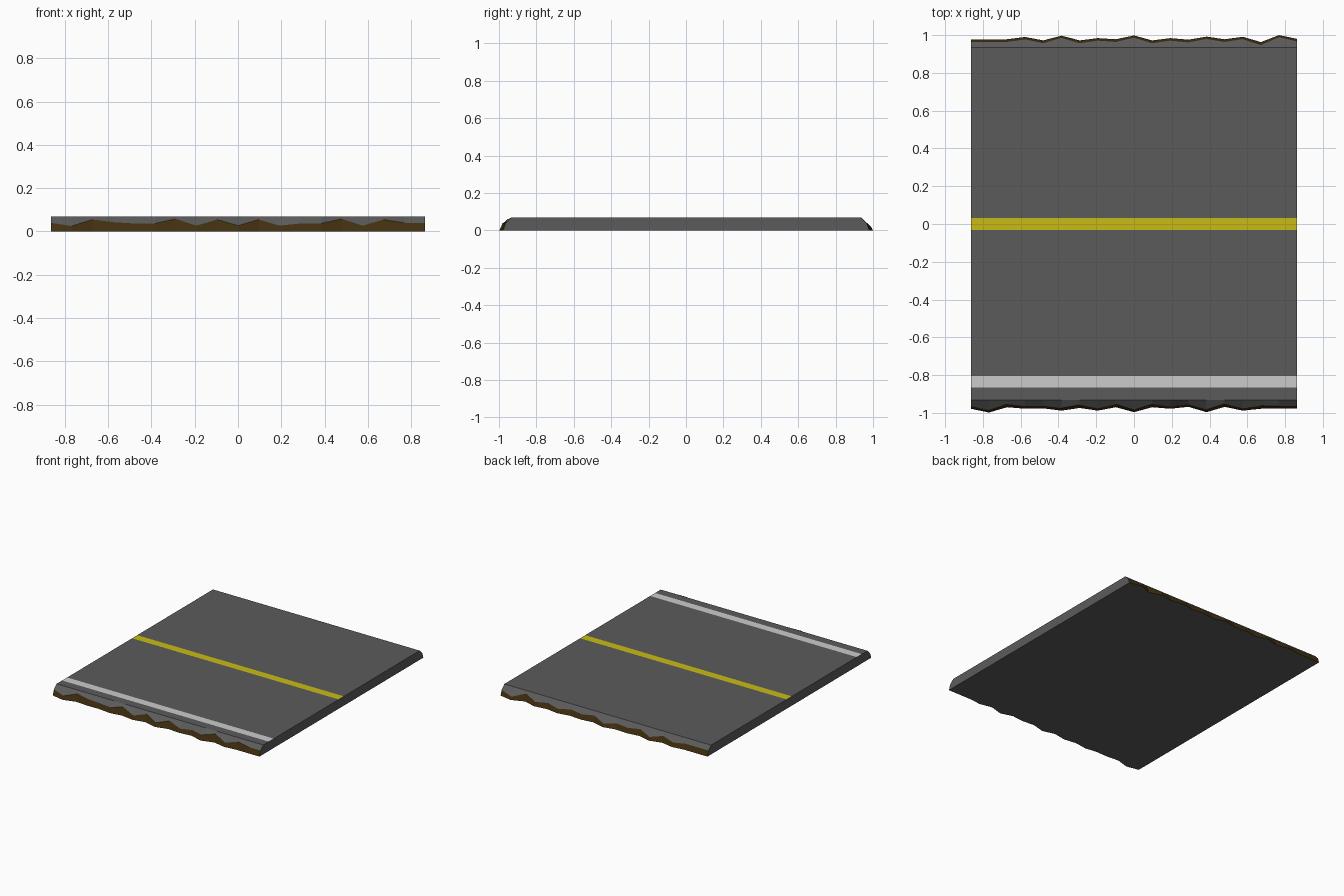
import bpy, bmesh

if "Cube" in bpy.data.objects:
    bpy.data.objects.remove(bpy.data.objects["Cube"])

def material(name, rgb):
    m = bpy.data.materials.new(name)
    m.diffuse_color = (*rgb, 1)
    m.use_nodes = True
    m.node_tree.nodes["Principled BSDF"].inputs["Base Color"].default_value = m.diffuse_color
    return m

ASPHALT, DIRT, YELLOW, WHITE = range(4)
mats = [material("asphalt grey", (0.105, 0.105, 0.105)),
        material("dirt brown", (0.055, 0.030, 0.005)),
        material("line yellow", (0.58, 0.50, 0.008)),
        material("line white", (0.60, 0.60, 0.60))]

HALF_X, TOP = 0.864, 0.07
COLS = 19
xs = [-HALF_X + 2 * HALF_X * i / (COLS - 1) for i in range(COLS)]

# Ragged edges: foot distance from centre (thousandths), dirt line height (thousandths)
front_foot = [978, 998, 970, 978, 976, 988, 974, 988, 970, 996,
              970, 978, 968, 996, 968, 988, 978, 978, 978]
front_line = [40, 25, 55, 43, 37, 37, 58, 27, 55, 27,
              55, 27, 37, 37, 58, 27, 55, 40, 40]
back_foot = [978, 978, 978, 990, 972, 997, 972, 984, 978, 998,
             972, 984, 976, 992, 978, 991, 963, 1000, 980]
back_line = [40 + (978 - f) * 0.9 for f in back_foot]

def edge_rows(foot, line, sign):
    """Foot row and dirt-line row of one ragged shoulder."""
    low = [(x, sign * f / 1000, 0) for x, f in zip(xs, foot)]
    mid = [(x, sign * (f / 1000 - 0.014 - 0.15 * (h / 1000 - 0.04)), h / 1000)
           for x, f, h in zip(xs, foot, line)]
    return low, mid

def top_row(y):
    return [(x, y, TOP) for x in xs]

f_low, f_mid = edge_rows(front_foot, front_line, -1)
b_low, b_mid = edge_rows(back_foot, back_line, 1)
rows = [f_low, f_mid] + [top_row(y) for y in
        (-0.932, -0.866, -0.806, -0.031, 0.031, 0.935)] + [b_mid, b_low]
# Colour of the strip after each row; the last strip is the underside
strips = [DIRT, ASPHALT, ASPHALT, WHITE, ASPHALT, YELLOW,
          ASPHALT, ASPHALT, DIRT, ASPHALT]

# Road slab: strips running across x, closed by a flat cap at each end
bm = bmesh.new()
grid = [[bm.verts.new(p) for p in row] for row in rows]
for r, colour in enumerate(strips):
    a, b = grid[r], grid[(r + 1) % len(grid)]
    for c in range(COLS - 1):
        face = bm.faces.new((a[c], a[c + 1], b[c + 1], b[c]))
        face.material_index = colour
for c in (0, COLS - 1):
    bm.faces.new([row[c] for row in grid]).material_index = ASPHALT
bmesh.ops.recalc_face_normals(bm, faces=bm.faces)

mesh = bpy.data.meshes.new("road_slab")
bm.to_mesh(mesh)
bm.free()
for m in mats:
    mesh.materials.append(m)
bpy.context.collection.objects.link(bpy.data.objects.new("road_slab", mesh))
